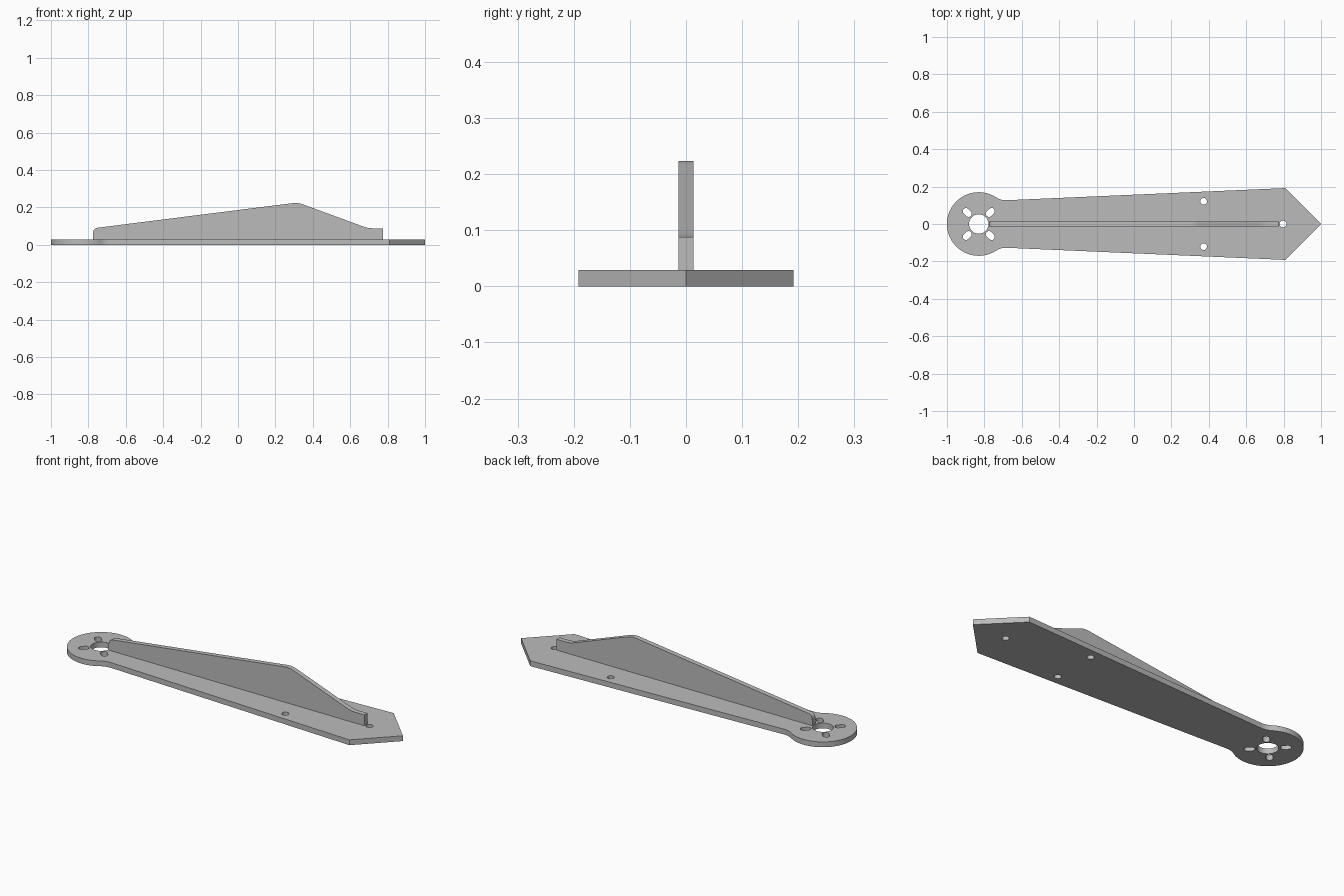
import bpy, bmesh
from math import pi, sin, cos, atan2, radians
from mathutils import Vector

cube = bpy.data.objects.get("Cube")
if cube:
    bpy.data.objects.remove(cube, do_unlink=True)

grey = bpy.data.materials.new("mid grey")
grey.use_nodes = True
colour = (0.5, 0.5, 0.5, 1)
grey.diffuse_color = colour
grey.node_tree.nodes["Principled BSDF"].inputs["Base Color"].default_value = colour


def arc(cx, cy, r, a0, a1, n):
    return [(cx + r * cos(a0 + (a1 - a0) * i / n),
             cy + r * sin(a0 + (a1 - a0) * i / n)) for i in range(n + 1)]


def circle(cx, cy, r, n=32):
    return arc(cx, cy, r, 0, 2 * pi, n)[:-1]


def slot(cx, cy, r, half, angle):
    # Round-ended slot lying along the given angle
    dx, dy = half * cos(angle), half * sin(angle)
    return (arc(cx + dx, cy + dy, r, angle - pi / 2, angle + pi / 2, 10)
            + arc(cx - dx, cy - dy, r, angle + pi / 2, angle + 3 * pi / 2, 10))


def round_corner(a, b, c, reach, n=8):
    # Quadratic blend around corner b
    a, b, c = Vector(a), Vector(b), Vector(c)
    p = b + (a - b).normalized() * reach
    q = b + (c - b).normalized() * reach
    return [tuple(p * (1 - t) ** 2 + b * 2 * t * (1 - t) + q * t * t)
            for t in (i / n for i in range(n + 1))]


def sheet(name, loops, thickness):
    # Filled outline with holes, thickened evenly
    curve = bpy.data.curves.new(name, 'CURVE')
    curve.dimensions = '2D'
    curve.fill_mode = 'BOTH'
    curve.extrude = thickness / 2
    for pts in loops:
        spline = curve.splines.new('POLY')
        spline.points.add(len(pts) - 1)
        for point, (x, y) in zip(spline.points, pts):
            point.co = (x, y, 0, 1)
        spline.use_cyclic_u = True
    ob = bpy.data.objects.new(name, curve)
    bpy.context.collection.objects.link(ob)
    bpy.ops.object.select_all(action='DESELECT')
    ob.select_set(True)
    bpy.context.view_layer.objects.active = ob
    bpy.ops.object.convert(target='MESH')
    ob = bpy.context.object
    ob.name = name
    bm = bmesh.new()
    bm.from_mesh(ob.data)
    bmesh.ops.remove_doubles(bm, verts=bm.verts, dist=1e-5)
    bmesh.ops.recalc_face_normals(bm, faces=bm.faces)
    bm.to_mesh(ob.data)
    bm.free()
    ob.data.materials.clear()
    ob.data.materials.append(grey)
    bpy.ops.object.shade_smooth_by_angle(angle=radians(30))
    return ob


# Base plate: round head, filleted neck, flaring blade and pointed tip
HEAD = -0.83
THICK = 0.029
fx, fy, fr = -0.685, 0.223, 0.096
join = atan2(fy, fx - HEAD)
half = arc(HEAD, 0, 0.17, pi, join, 32)
half += arc(fx, fy, fr, join + pi, 1.5 * pi + 0.044, 8)[1:]
half += [(0.81, 0.192), (1, 0)]
outline = half + [(x, -y) for x, y in half[-2:0:-1]]

holes = [circle(HEAD, 0, 0.052), circle(0.797, 0, 0.018, 20)]
holes += [circle(0.372, s * 0.121, 0.018, 20) for s in (1, -1)]
for k in range(4):
    a = pi / 4 + k * pi / 2
    holes.append(slot(HEAD + 0.087 * cos(a), 0.087 * sin(a), 0.017, 0.01, a))
plate = sheet("base_plate", [outline] + holes, THICK)
plate.location.z = THICK / 2

# Upright stiffening rib along the middle
corners = [(-0.775, THICK), (-0.775, 0.088), (0.32, 0.226), (0.695, 0.088),
           (0.775, 0.088), (0.775, THICK)]
profile = [corners[0]]
for i, reach in ((1, 0.027), (2, 0.03), (3, 0.03)):
    profile += round_corner(*corners[i - 1:i + 2], reach)
profile += corners[4:]
rib = sheet("centre_rib", [profile], 0.027)
rib.rotation_euler.x = pi / 2
